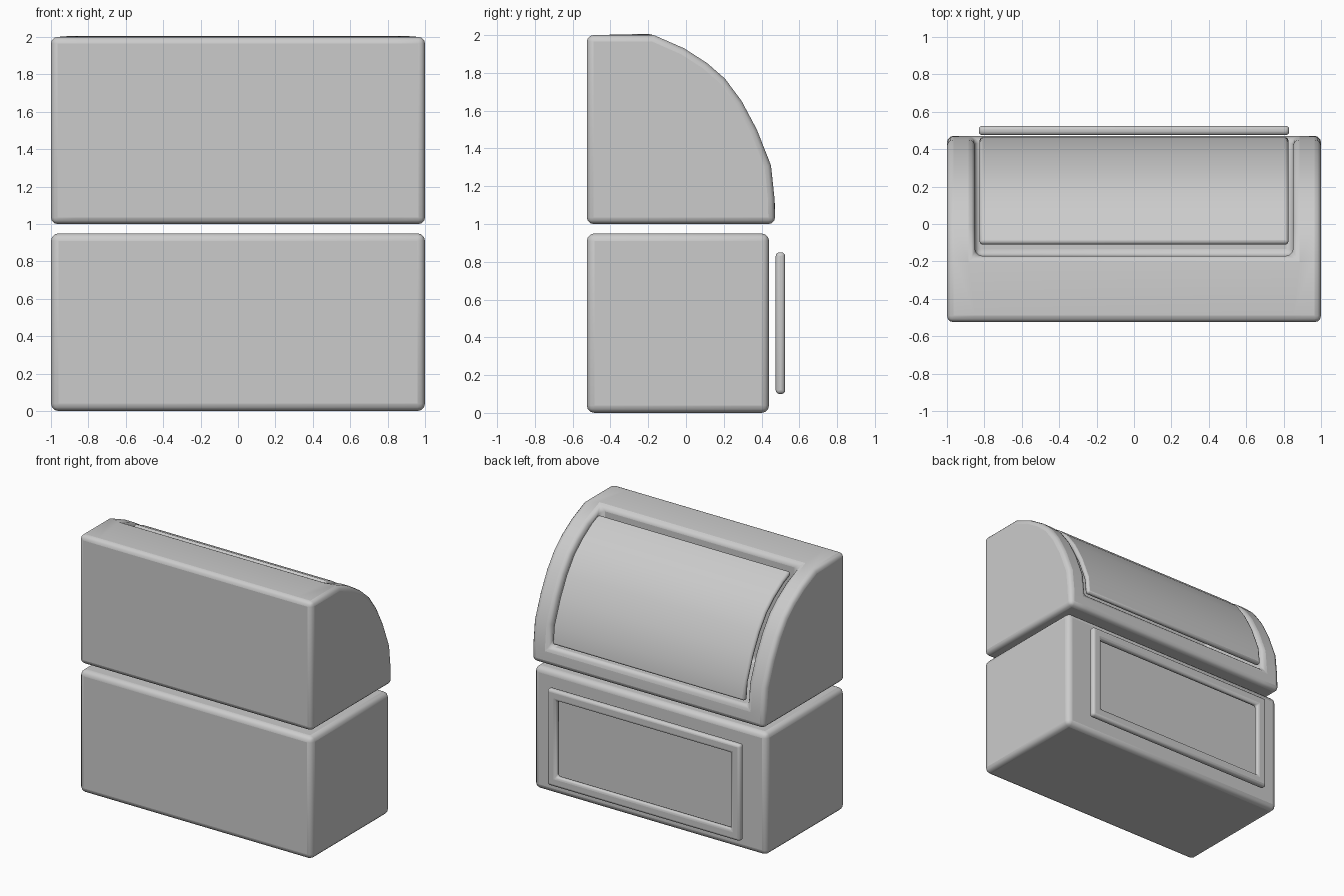
import bpy, bmesh
from mathutils import Vector

if "Cube" in bpy.data.objects:
    bpy.data.objects.remove(bpy.data.objects["Cube"])


def finish(bm, name, bevel, segs=3):
    bmesh.ops.remove_doubles(bm, verts=bm.verts, dist=1e-5)
    bmesh.ops.recalc_face_normals(bm, faces=bm.faces)
    me = bpy.data.meshes.new(name)
    bm.to_mesh(me)
    bm.free()
    ob = bpy.data.objects.new(name, me)
    bpy.context.collection.objects.link(ob)
    mod = ob.modifiers.new("Bevel", 'BEVEL')
    mod.width, mod.segments = bevel, segs
    mod.limit_method, mod.angle_limit = 'ANGLE', 0.6
    bpy.context.view_layer.objects.active = ob
    ob.select_set(True)
    bpy.ops.object.shade_smooth_by_angle(angle=0.7)
    ob.select_set(False)
    return ob


def face(bm, pts):
    bm.faces.new([bm.verts.new(p) for p in pts])


def cap(bm, prof, x):
    face(bm, [(x, y, z) for y, z in prof])


def strip(bm, prof, x0, x1):
    # side walls of a profile swept along x
    for (ya, za), (yb, zb) in zip(prof, prof[1:] + prof[:1]):
        face(bm, [(x0, ya, za), (x1, ya, za), (x1, yb, zb), (x0, yb, zb)])


def prism(bm, prof, x0, x1):
    strip(bm, prof, x0, x1)
    cap(bm, prof, x0)
    cap(bm, prof, x1)


# Lower cabinet: plain rounded box
bm = bmesh.new()
prism(bm, [(-.525, 0), (.44, 0), (.44, .95), (-.525, .95)], -1, 1)
finish(bm, "lower_cabinet", .04)

# Lower door frame: rectangular ring floating before the cabinet
bm = bmesh.new()
rings = []
for hx, z0, z1 in ((.83, .10, .85), (.75, .18, .77)):
    rings.append([(-hx, z0), (hx, z0), (hx, z1), (-hx, z1)])
outer, inner = rings
for i in range(4):
    j = (i + 1) % 4
    for y in (.475, .525):
        face(bm, [(x, y, z) for x, z in (outer[i], outer[j], inner[j], inner[i])])
    for ring in rings:
        (xa, za), (xb, zb) = ring[i], ring[j]
        face(bm, [(xa, .475, za), (xb, .475, zb), (xb, .525, zb), (xa, .525, za)])
finish(bm, "lower_door_frame", .02)

# Upper case: curved profile with an open bay between two side walls
arc = [(.468, 1.14), (.45, 1.31), (.375, 1.5), (.295, 1.65),
       (.206, 1.77), (.11, 1.853), (-.01, 1.93), (-.17, 2.0)]
back = [(-.525, 2.0), (-.525, 1.0), (.472, 1.0)]
full = arc + back
bay = [arc[0], (-.17, 1.14), arc[-1]] + back
W = .85
bm = bmesh.new()
for s in (-1, 1):
    cap(bm, full, s)
    strip(bm, full, s, s * W)
    cap(bm, arc + [(-.17, 1.14)], s * W)
strip(bm, bay, -W, W)
finish(bm, "upper_case", .035)

# Curved window panel, set flush in the bay with a gap all round
path = [Vector(p) for p in [(.465, 1.17)] + arc[1:-1] + [(-.10, 1.968)]]
shell = []
for i, p in enumerate(path):
    t = (path[min(i + 1, len(path) - 1)] - path[max(i - 1, 0)]).normalized()
    shell.append(p - Vector((t.y, -t.x)) * .04)
prof = [tuple(p) for p in path + shell[::-1]]
bm = bmesh.new()
prism(bm, prof, -.825, .825)
finish(bm, "curved_window", .015, 2)
